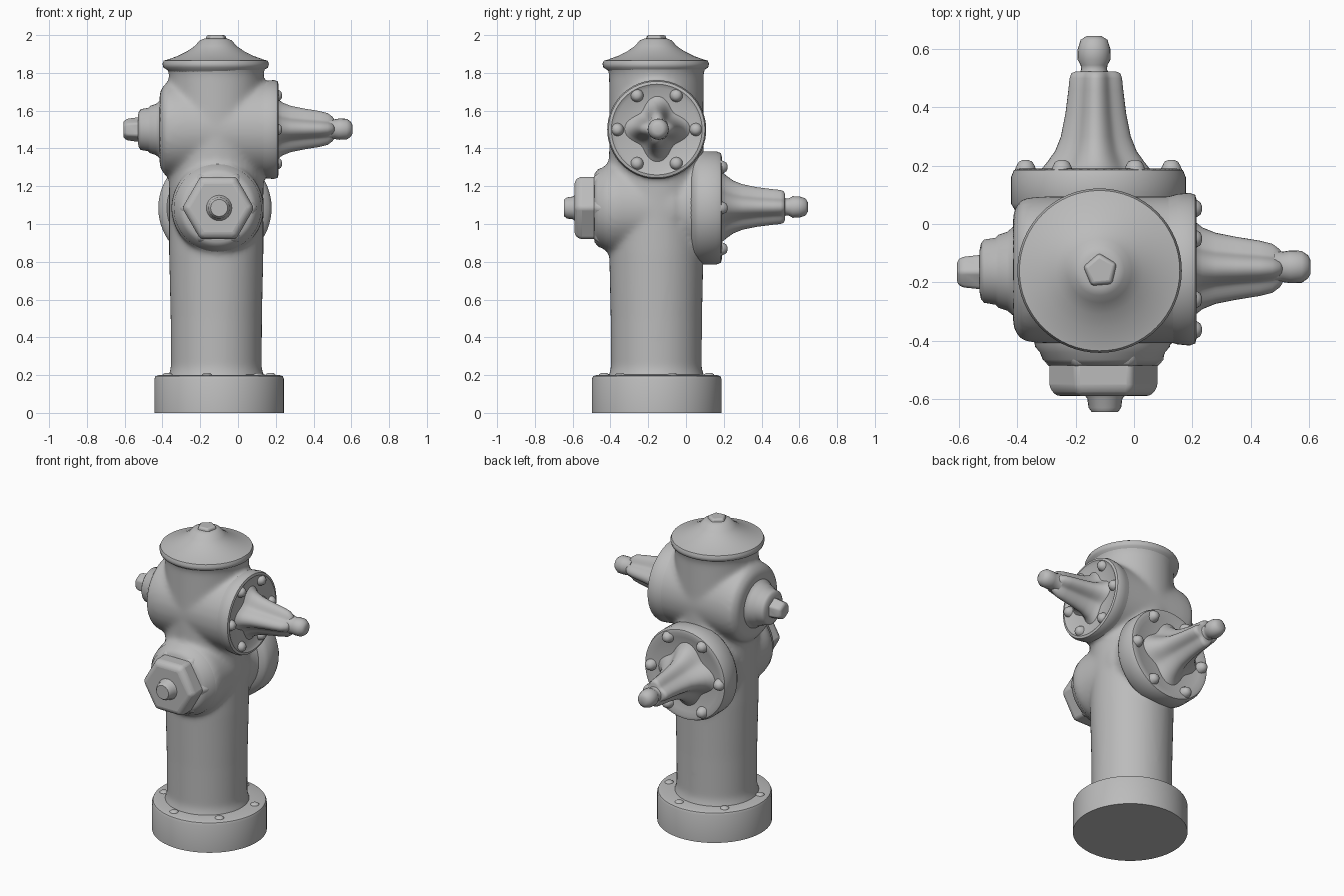
import bpy
import math
from mathutils import Vector

cube = bpy.data.objects.get("Cube")
if cube:
    bpy.data.objects.remove(cube, do_unlink=True)

metal = bpy.data.materials.new("grey_metal")
metal.use_nodes = True
GREY = (0.5, 0.5, 0.5, 1.0)
metal.diffuse_color = GREY
metal.node_tree.nodes["Principled BSDF"].inputs["Base Color"].default_value = GREY

UP, LEFT, RIGHT = Vector((0, 0, 1)), Vector((1, 0, 0)), Vector((-1, 0, 0))
FRONT, BACK = Vector((0, -1, 0)), Vector((0, 1, 0))


def turned(name, profile, centre, axis, sides=64, lobe=0.0, twist=0.0):
    """Sweep (radius, distance) points round an axis; lobe pinches the diagonals into four ribs."""
    turn = UP.rotation_difference(axis)
    verts, faces = [], []
    for radius, dist in profile:
        for i in range(sides):
            a = math.tau * i / sides
            r = radius * (1 - lobe * math.sin(2 * a) ** 2)
            point = Vector((r * math.cos(a + twist), r * math.sin(a + twist), dist))
            verts.append(turn @ point + Vector(centre))
    for k in range(len(profile) - 1):
        for i in range(sides):
            j = (i + 1) % sides
            faces.append((k * sides + i, k * sides + j, (k + 1) * sides + j, (k + 1) * sides + i))
    faces.append(tuple(reversed(range(sides))))
    faces.append(tuple(range(len(verts) - sides, len(verts))))
    mesh = bpy.data.meshes.new(name)
    mesh.from_pydata(verts, [], faces)
    mesh.materials.append(metal)
    obj = bpy.data.objects.new(name, mesh)
    bpy.context.collection.objects.link(obj)
    return obj


def select(objs):
    bpy.ops.object.select_all(action="DESELECT")
    for o in objs:
        o.select_set(True)
    bpy.context.view_layer.objects.active = objs[0]


def smooth(obj, angle=40):
    select([obj])
    bpy.ops.object.shade_smooth_by_angle(angle=math.radians(angle))
    return obj


def bevel(obj, width):
    mod = obj.modifiers.new("soft_edges", "BEVEL")
    mod.width, mod.segments = width, 3
    return obj


def bolt_ring(name, centre, axis, ring, size, height, start=0.0):
    turn = UP.rotation_difference(axis)
    dome = [(size * 1.35, -0.02), (size * 1.2, height * 0.2), (size, height * 0.55),
            (size * 0.75, height * 0.85), (size * 0.3, height)]
    for i in range(6):
        a = start + math.tau * i / 6
        spot = Vector(centre) + turn @ Vector((ring * math.cos(a), ring * math.sin(a), 0))
        smooth(turned(f"{name}_{i + 1}", dome, spot, axis, 16), 60)


AX, AY = -0.115, -0.157       # upright axis
LOW, HIGH = 1.085, 1.5        # heights of the two cross pipes

# Body: barrel and cross pipes fused with soft fillets
parts = [
    turned("body", [(0.27, 0.15), (0.25, 0.205), (0.24, 0.24), (0.242, 0.5), (0.25, 0.85),
                    (0.25, 1.8), (0.27, 1.85)], (AX, AY, 0), UP),
    turned("low_pipe_back", [(0.22, -0.1), (0.23, 0.05), (0.25, 0.18), (0.29, 0.25)],
           (-0.122, AY, LOW), BACK),
    turned("low_pipe_front", [(0.24, -0.1), (0.245, 0.22), (0.235, 0.26), (0.205, 0.285),
                              (0.195, 0.33)], (-0.108, AY, LOW), FRONT),
    turned("high_pipe", [(0.2, -0.3), (0.245, -0.27), (0.252, -0.2), (0.252, 0.25), (0.258, 0.31)],
           (AX, AY, HIGH), LEFT),
]
select(parts)
bpy.ops.object.join()
body = parts[0]
fuse = body.modifiers.new("fuse", "REMESH")
fuse.mode, fuse.voxel_size, fuse.use_smooth_shade = "VOXEL", 0.014, True
soften = body.modifiers.new("soften", "SMOOTH")
soften.factor, soften.iterations = 0.5, 14

# Base with low bolts
smooth(turned("base", [(0.343, 0), (0.343, 0.18), (0.337, 0.194), (0.32, 0.2), (0.2, 0.203)],
              (-0.1, -0.155, 0), UP))
bolt_ring("base_bolt", (-0.1, -0.155, 0.2), UP, 0.285, 0.022, 0.012, 0.3)

# Bonnet and its turned nut
smooth(turned("bonnet", [(0.24, 1.79), (0.255, 1.815), (0.277, 1.828), (0.282, 1.848),
                         (0.275, 1.865), (0.255, 1.87), (0.2, 1.89), (0.15, 1.915),
                         (0.11, 1.943), (0.085, 1.972), (0.06, 1.982)],
              (-0.118, -0.16, 0), UP), 50)
smooth(bevel(turned("bonnet_nut", [(0.07, 1.95), (0.055, 2.0)], (AX, -0.16, 0), UP, 5, 0, 0.4),
             0.01))

# Front hexagonal cap and nut
smooth(turned("front_cap_collar", [(0.235, 0.38), (0.232, 0.42), (0.215, 0.44), (0.205, 0.465),
                                   (0.18, 0.485)], (-0.108, 0, LOW), FRONT))
smooth(bevel(turned("front_cap_rim", [(0.215, 0.42), (0.21, 0.465), (0.19, 0.49)],
                    (-0.105, 0, LOW), FRONT, 6), 0.012))
smooth(bevel(turned("front_cap", [(0.19, 0.45), (0.19, 0.565), (0.165, 0.59)],
                    (-0.105, 0, LOW), FRONT, 6), 0.015))
smooth(turned("front_nut", [(0.075, 0.58), (0.06, 0.6), (0.056, 0.63), (0.045, 0.645)],
              (-0.1, 0, LOW), FRONT, 24))

# Right side cap and nut
smooth(turned("right_cap", [(0.23, 0.36), (0.21, 0.39), (0.16, 0.405), (0.135, 0.435),
                            (0.125, 0.465), (0.115, 0.475), (0.108, 0.515), (0.095, 0.525),
                            (0.07, 0.53)], (0, -0.162, HIGH), RIGHT), 50)
smooth(bevel(turned("right_nut", [(0.07, 0.51), (0.06, 0.59), (0.045, 0.607)],
                    (0, -0.165, HIGH), RIGHT, 6), 0.01))

# Back flange, ribbed arm and knob
smooth(turned("back_flange", [(0.24, 0.02), (0.285, 0.045), (0.3, 0.07), (0.3, 0.16),
                              (0.29, 0.185), (0.27, 0.19), (0.24, 0.178), (0.1, 0.178)],
              (-0.122, 0, LOW), BACK))
bolt_ring("back_bolt", (-0.122, 0, LOW), BACK, 0.25, 0.03, 0.04)
for o in [o for o in bpy.data.objects if o.name.startswith("back_bolt")]:
    o.location.y = 0.18
smooth(turned("back_arm", [(0.22, 0.17), (0.185, 0.19), (0.165, 0.215), (0.14, 0.25),
                           (0.12, 0.3), (0.104, 0.38), (0.094, 0.46), (0.09, 0.5),
                           (0.084, 0.517), (0.07, 0.523)],
              (-0.131, 0, 1.09), BACK, lobe=0.26), 50)
smooth(turned("back_knob", [(0.055, 0.51), (0.044, 0.53), (0.046, 0.545), (0.057, 0.565),
                            (0.056, 0.6), (0.046, 0.632), (0.025, 0.645)],
              (-0.137, 0, 1.09), BACK, 24), 60)

# Left flange, ribbed arm and knob
smooth(turned("left_flange", [(0.245, 0.1), (0.258, 0.15), (0.262, 0.19), (0.255, 0.21),
                              (0.24, 0.214), (0.22, 0.202), (0.1, 0.2)],
              (0, -0.155, HIGH), LEFT))
bolt_ring("left_bolt", (0.2, -0.155, HIGH), LEFT, 0.208, 0.028, 0.033, math.pi / 2)
smooth(turned("left_arm", [(0.19, 0.19), (0.16, 0.21), (0.14, 0.235), (0.122, 0.28),
                           (0.108, 0.35), (0.095, 0.43), (0.084, 0.475), (0.065, 0.5),
                           (0.05, 0.51)], (0, -0.152, 1.503), LEFT, lobe=0.3), 50)
smooth(turned("left_knob", [(0.06, 0.48), (0.052, 0.51), (0.056, 0.535), (0.055, 0.575),
                            (0.04, 0.597), (0.025, 0.605)],
              (0, -0.147, 1.502), LEFT, 24), 60)
